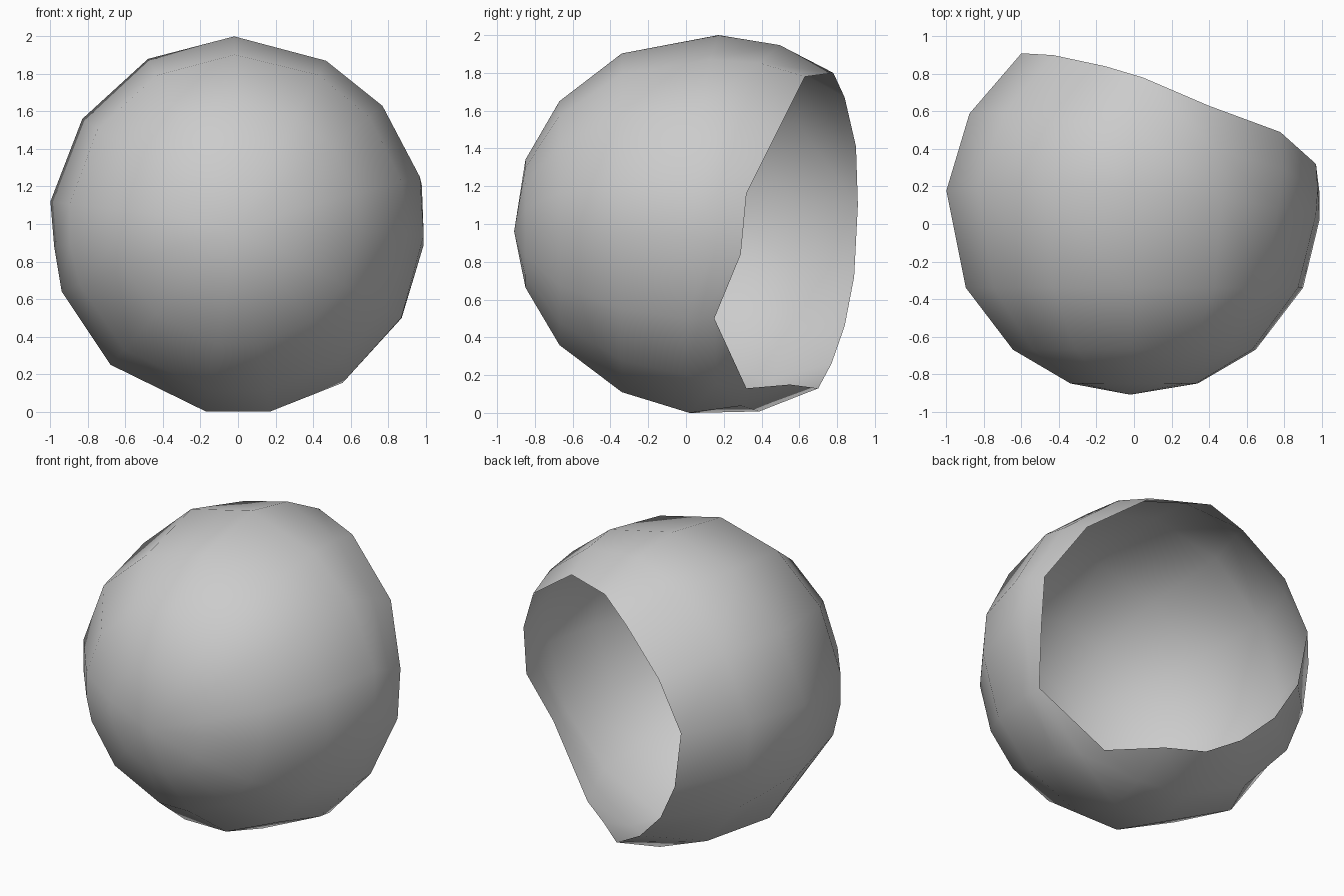
import bpy, bmesh, math
from mathutils import Vector

if "Cube" in bpy.data.objects:
    bpy.data.objects.remove(bpy.data.objects["Cube"])

CENTRE = Vector((0, 0.09, 1.0))

# widest ring of the shell, (x, z), clockwise from the top
girth_xz = [(-0.02, 2.0), (0.47, 1.87), (0.77, 1.63), (0.97, 1.25), (0.99, 0.94),
            (0.87, 0.50), (0.60, 0.20), (0.17, 0.0), (-0.17, 0.0), (-0.68, 0.25),
            (-0.94, 0.64), (-0.98, 0.88), (-1.0, 1.12), (-0.83, 1.56), (-0.48, 1.88)]

# edge of the slanted opening, matched to the girth points
rim = [Vector(p) for p in [
    (0.05, 0.78, 1.80), (0.40, 0.63, 1.78), (0.78, 0.49, 1.50), (0.97, 0.32, 1.16),
    (0.97, 0.29, 0.84), (0.87, 0.15, 0.50), (0.50, 0.32, 0.13), (0.22, 0.55, 0.15),
    (0.02, 0.70, 0.13), (-0.20, 0.77, 0.26), (-0.40, 0.84, 0.46), (-0.54, 0.89, 0.72),
    (-0.60, 0.91, 1.10), (-0.43, 0.90, 1.41), (-0.15, 0.84, 1.67)]]

girth = [Vector((x, 0.10 - 0.07 * x + 0.07 * (z - 1), z)) for x, z in girth_xz]
girth[5].y = 0.0


def between(a, b):
    """Midpoint of two surface points, pushed out to the round surface."""
    radius = ((a - CENTRE).length + (b - CENTRE).length) / 2
    return CENTRE + ((a + b) / 2 - CENTRE).normalized() * radius


def front_ring(y):
    """Ring around the front, following the girth directions."""
    radius = math.sqrt(1 - (y - CENTRE.y) ** 2)
    ring = []
    for x, z in girth_xz:
        d = Vector((x, 0, z - 1)).normalized() * radius
        ring.append(Vector((d.x, y, 1 + d.z)))
    return ring


rings = [rim, [between(a, b) for a, b in zip(rim, girth)], girth,
         front_ring(-0.34), front_ring(-0.67), front_ring(-0.85)]

# open round shell, closed at the front by a fan
bm = bmesh.new()
loops = [[bm.verts.new(p) for p in ring] for ring in rings]
count = len(rim)
for a, b in zip(loops, loops[1:]):
    for i in range(count):
        j = (i + 1) % count
        bm.faces.new((a[i], a[j], b[j], b[i]))
nose = bm.verts.new((-0.02, -0.91, 0.96))
for i in range(count):
    bm.faces.new((loops[-1][i], loops[-1][(i + 1) % count], nose))
bmesh.ops.recalc_face_normals(bm, faces=bm.faces)
front = min(bm.faces, key=lambda f: f.calc_center_median().y)
if front.normal.y > 0:
    bmesh.ops.reverse_faces(bm, faces=bm.faces)
for f in bm.faces:
    f.smooth = True

mesh = bpy.data.meshes.new("open_shell")
bm.to_mesh(mesh)
bm.free()
shell = bpy.data.objects.new("open_shell", mesh)
bpy.context.collection.objects.link(shell)

grey = bpy.data.materials.new("light_grey")
grey.diffuse_color = (0.6, 0.6, 0.6, 1)
grey.use_nodes = True
grey.node_tree.nodes["Principled BSDF"].inputs["Base Color"].default_value = grey.diffuse_color
mesh.materials.append(grey)
